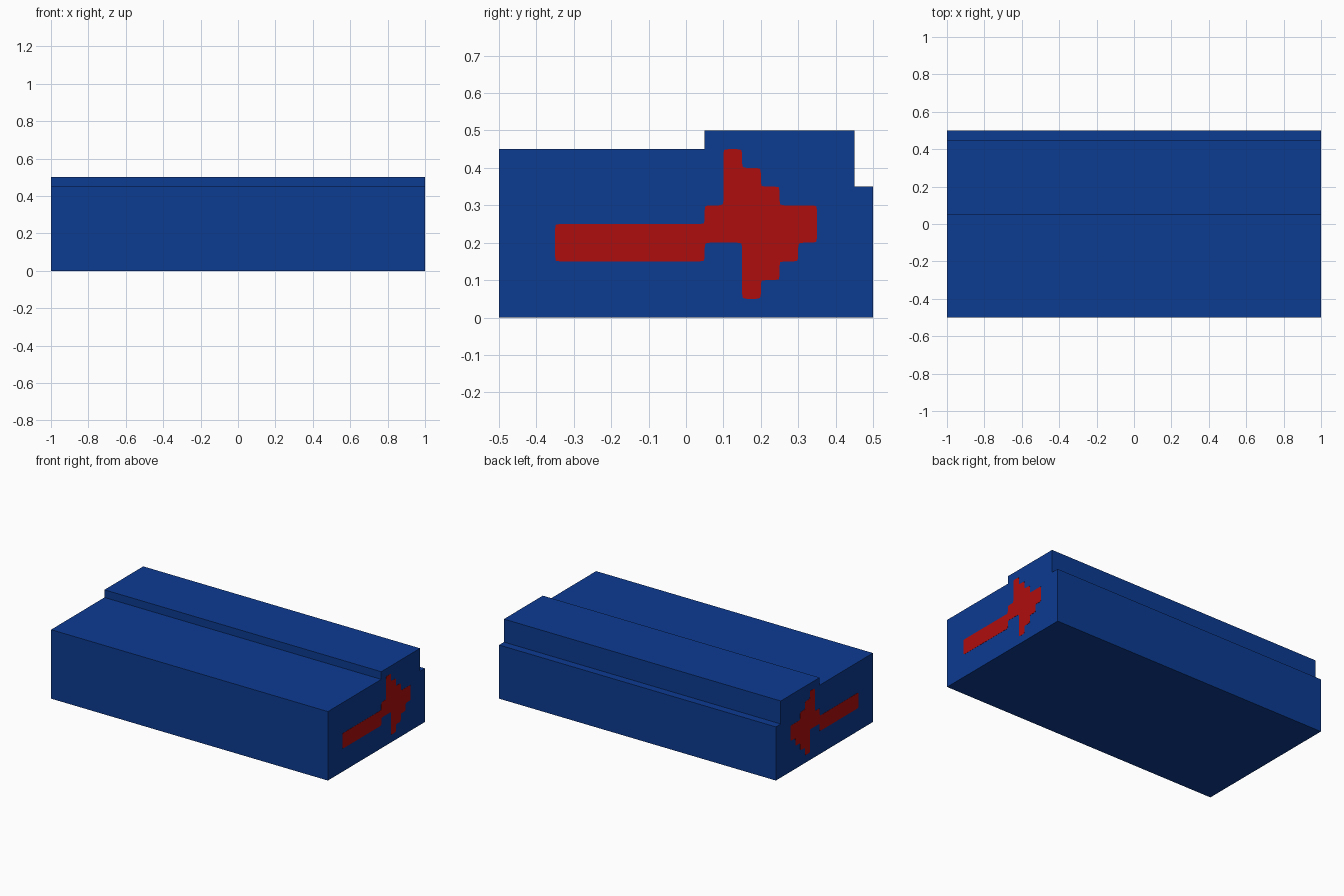
import bpy
import bmesh
from mathutils import Vector

cube = bpy.data.objects.get("Cube")
if cube:
    bpy.data.objects.remove(cube, do_unlink=True)


def make_material(name, rgb):
    mat = bpy.data.materials.new(name)
    mat.use_nodes = True
    colour = (*rgb, 1.0)
    mat.diffuse_color = colour
    mat.node_tree.nodes["Principled BSDF"].inputs["Base Color"].default_value = colour
    return mat


def extrude_profile(name, outline, x0, x1, mat):
    """Extrude a closed (y, z) outline along x from x0 to x1."""
    bm = bmesh.new()
    face = bm.faces.new([bm.verts.new((x0, y, z)) for y, z in outline])
    new = bmesh.ops.extrude_face_region(bm, geom=[face])["geom"]
    verts = [g for g in new if isinstance(g, bmesh.types.BMVert)]
    bmesh.ops.translate(bm, verts=verts, vec=(x1 - x0, 0, 0))
    bmesh.ops.recalc_face_normals(bm, faces=bm.faces)
    mesh = bpy.data.meshes.new(name)
    bm.to_mesh(mesh)
    bm.free()
    mesh.materials.append(mat)
    obj = bpy.data.objects.new(name, mesh)
    bpy.context.collection.objects.link(obj)
    return obj


def round_corners(outline, radius):
    """Replace every corner with a short three-point curve."""
    result = []
    for i, point in enumerate(outline):
        p = Vector(point)
        a = p + (Vector(outline[i - 1]) - p).normalized() * radius
        b = p + (Vector(outline[(i + 1) % len(outline)]) - p).normalized() * radius
        result += [a, (a + b) * 0.15 + p * 0.7, b]
    return result


blue = make_material("deep blue", (0.0037, 0.043, 0.285))
red = make_material("strong red", (0.43, 0.004, 0.004))

HALF = 1.0      # half length including the end emblems
PLATE = 0.001   # emblem thickness

# Stepped case: low front deck, raised rear deck, narrow ledge at the back
body_profile = [(-0.5, 0), (0.5, 0), (0.5, 0.35), (0.45, 0.35),
                (0.45, 0.5), (0.05, 0.5), (0.05, 0.45), (-0.5, 0.45)]
extrude_profile("stepped_case", body_profile, -HALF + PLATE, HALF - PLATE, blue)

# Axe-shaped emblem on both ends, in grid steps of 0.05
axe = [(-7, 3), (1, 3), (1, 4), (3, 4), (3, 1), (4, 1), (4, 2), (5, 2),
       (5, 3), (6, 3), (6, 4), (7, 4), (7, 6), (5, 6), (5, 7), (4, 7),
       (4, 8), (3, 8), (3, 9), (2, 9), (2, 6), (1, 6), (1, 5), (-7, 5)]
axe_outline = round_corners([(y * 0.05, z * 0.05) for y, z in axe], 0.013)
for side, label in ((1, "left"), (-1, "right")):
    extrude_profile(f"{label}_axe_emblem", axe_outline,
                    side * (HALF - PLATE), side * HALF, red)
